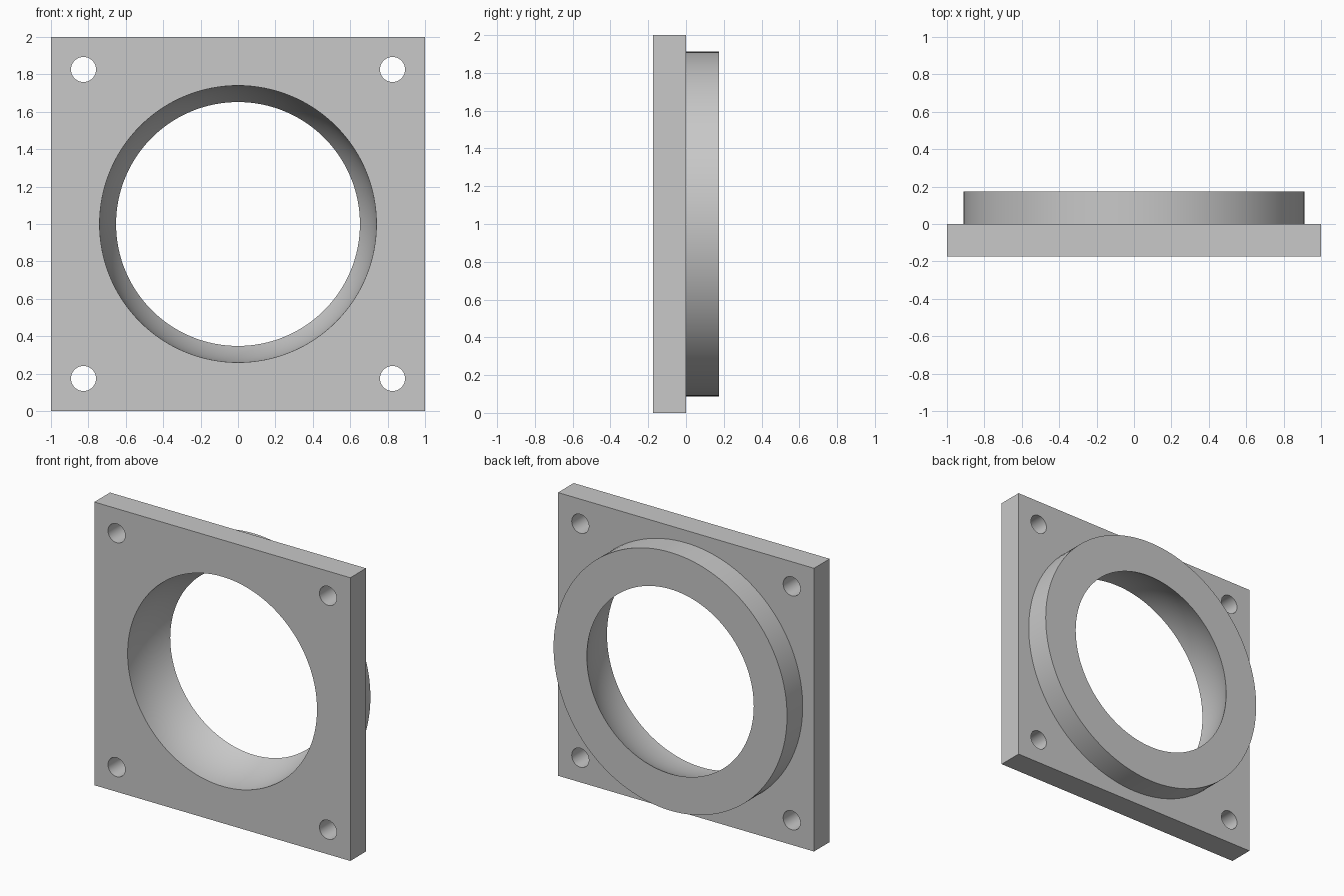
import bpy
import math
from mathutils import Matrix

cube = bpy.data.objects.get("Cube")
if cube:
    bpy.data.objects.remove(cube, do_unlink=True)

DEPTH = 0.175      # thickness of the plate, and of the rim behind it
SEAT_R = 0.74      # spherical seat, centred on the front face
RIM_R = 0.912
HOLE_R = 0.067
HOLE_OFFSET = 0.826
SEGMENTS = 128

grey = bpy.data.materials.new("plain grey")
grey.use_nodes = True
colour = (0.58, 0.58, 0.58, 1)
grey.diffuse_color = colour
grey.node_tree.nodes["Principled BSDF"].inputs["Base Color"].default_value = colour


def lathe(name, profile, x=0, z=1, segments=SEGMENTS):
    """Closed solid turned about the y direction from (radius, y) points."""
    verts, faces = [], []
    for r, y in profile:
        for i in range(segments):
            a = math.tau * i / segments
            verts.append((x + r * math.cos(a), y, z + r * math.sin(a)))
    for k in range(len(profile) - 1):
        for i in range(segments):
            j = (i + 1) % segments
            a, b = k * segments, (k + 1) * segments
            faces.append((a + i, b + i, b + j, a + j))
    faces.append(tuple(range(segments)))
    faces.append(tuple(reversed(range(len(verts) - segments, len(verts)))))
    mesh = bpy.data.meshes.new(name)
    mesh.from_pydata(verts, [], faces)
    mesh.materials.append(grey)
    obj = bpy.data.objects.new(name, mesh)
    bpy.context.collection.objects.link(obj)
    return obj


def combine(target, tool, operation):
    """Apply one boolean and remove the tool."""
    tool.hide_render = True
    mod = target.modifiers.new(operation.title(), 'BOOLEAN')
    mod.operation = operation
    mod.solver = 'EXACT'
    mod.object = tool
    bpy.ops.object.select_all(action='DESELECT')
    bpy.context.view_layer.objects.active = target
    target.select_set(True)
    bpy.ops.object.modifier_apply(modifier=mod.name)
    bpy.data.objects.remove(tool, do_unlink=True)


# Square plate
bpy.ops.mesh.primitive_cube_add(size=1)
plate = bpy.context.object
plate.name = "flange_plate"
plate.data.transform(Matrix.Translation((0, -DEPTH / 2, 1)) @ Matrix.Diagonal((2, DEPTH, 2, 1)))
plate.data.materials.append(grey)

# Round rim on the back
combine(plate, lathe("rim", [(RIM_R, -DEPTH / 2), (RIM_R, DEPTH)]), 'UNION')

# Spherical seat through the middle
STEPS = 16
seat = [(SEAT_R, -2 * DEPTH)]
for k in range(STEPS + 2):
    d = 2 * DEPTH * k / STEPS
    seat.append((math.sqrt(SEAT_R ** 2 - d ** 2), d - DEPTH))
combine(plate, lathe("seat_cutter", seat), 'DIFFERENCE')

# Corner bolt holes
for sx in (-1, 1):
    for sz in (-1, 1):
        hole = lathe("bolt_hole_cutter", [(HOLE_R, -2 * DEPTH), (HOLE_R, DEPTH)],
                     sx * HOLE_OFFSET, 1 + sz * HOLE_OFFSET, 48)
        combine(plate, hole, 'DIFFERENCE')

bpy.ops.object.shade_smooth_by_angle(angle=math.radians(30))
